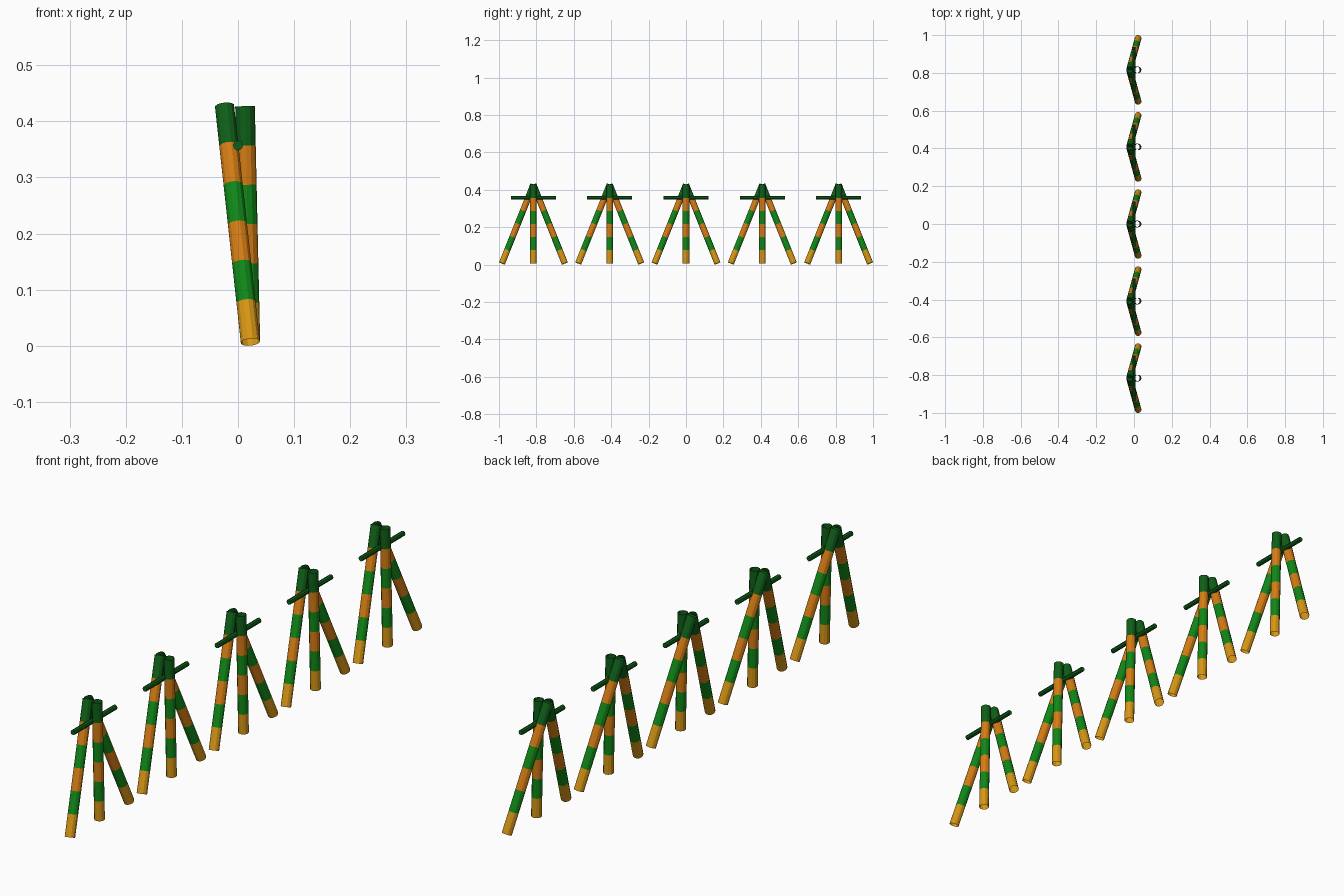
import bpy, bmesh, math
from mathutils import Vector

if "Cube" in bpy.data.objects:
    bpy.data.objects.remove(bpy.data.objects["Cube"])


def material(name, rgb):
    m = bpy.data.materials.new(name)
    lin = [(c / 255 / 12.92) if c < 11 else ((c / 255 + 0.055) / 1.055) ** 2.4 for c in rgb]
    m.diffuse_color = (*lin, 1)
    m.use_nodes = True
    m.node_tree.nodes["Principled BSDF"].inputs["Base Color"].default_value = m.diffuse_color
    return m


MATS = [material("dark green", (15, 95, 24)),
        material("green", (17, 135, 24)),
        material("orange", (212, 124, 20)),
        material("yellow", (214, 150, 22))]
BANDS = [3, 1, 2, 1, 2, 0]  # bottom to top


def tube(name, start, end, radius, sides, bands, capped=False):
    """Straight tube from start to end, split into equal colour bands."""
    start, end = Vector(start), Vector(end)
    turn = (end - start).to_track_quat('Z', 'Y')
    bm = bmesh.new()
    rings = []
    for i in range(len(bands) + 1):
        centre = start.lerp(end, i / len(bands))
        rings.append([bm.verts.new(centre + turn @ Vector((
            radius * math.cos(2 * math.pi * k / sides),
            radius * math.sin(2 * math.pi * k / sides), 0))) for k in range(sides)])
    for lower, upper, band in zip(rings, rings[1:], bands):
        for k in range(sides):
            n = (k + 1) % sides
            bm.faces.new((lower[k], lower[n], upper[n], upper[k])).material_index = band
    if capped:
        bm.faces.new(rings[0][::-1]).material_index = bands[0]
        bm.faces.new(rings[-1]).material_index = bands[-1]
    mesh = bpy.data.meshes.new(name)
    bm.to_mesh(mesh)
    bm.free()
    for m in MATS:
        mesh.materials.append(m)
    bpy.context.collection.objects.link(bpy.data.objects.new(name, mesh))


# Row of five tripods, each with open hollow legs and a crossbar
for i in range(-2, 3):
    y = 0.408 * i
    for side, label in ((-1, "front"), (1, "back")):
        tube(f"{label}_leg", (0.022, y + side * 0.168, 0.0066),
             (-0.024, y, 0.427), 0.0175, 12, BANDS)
    tube("middle_leg", (0.022, y, 0.0066), (0.0125, y, 0.427), 0.0175, 12, BANDS)
    tube("crossbar", (0, y - 0.12, 0.357), (0, y + 0.12, 0.357), 0.009, 8, [0], capped=True)
